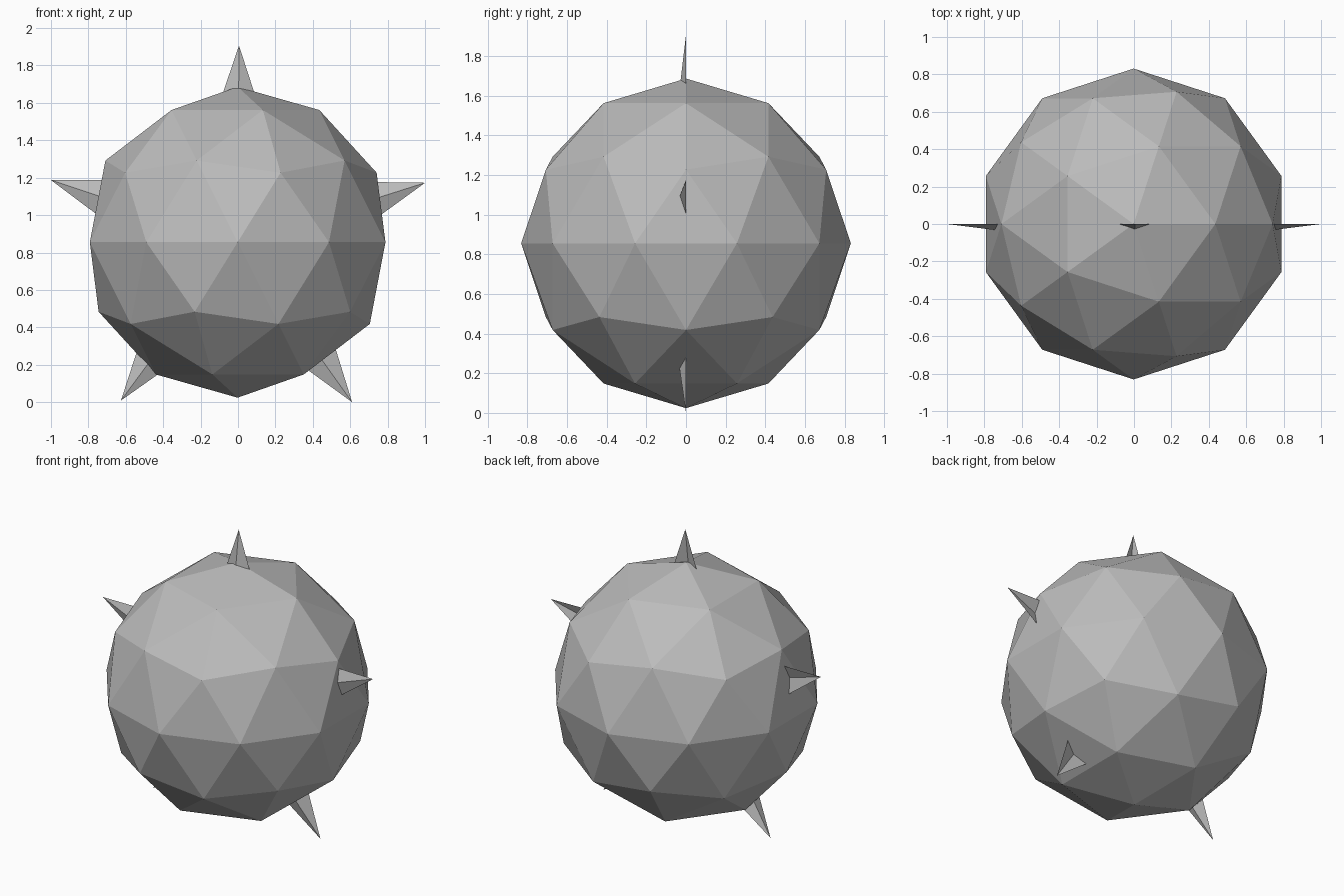
import bpy, bmesh
from math import sin, cos, radians
from mathutils import Vector

cube = bpy.data.objects.get("Cube")
if cube:
    bpy.data.objects.remove(cube, do_unlink=True)

CENTRE = Vector((-0.002, 0, 0.855))
BALL_RADIUS = 0.831
STAR_RADIUS = 1.0515
NOTCH_RADIUS = 0.408
STAR_DEPTH = 0.125
TILT = radians(0.4)

grey = bpy.data.materials.new("plain_grey")
grey.use_nodes = True
colour = (0.5, 0.5, 0.5, 1)
grey.diffuse_color = colour
grey.node_tree.nodes["Principled BSDF"].inputs["Base Color"].default_value = colour


def add_part(name, bm):
    mesh = bpy.data.meshes.new(name)
    bm.to_mesh(mesh)
    bm.free()
    mesh.materials.append(grey)
    part = bpy.data.objects.new(name, mesh)
    part.location = CENTRE
    bpy.context.collection.objects.link(part)
    return part


# Faceted ball
bm = bmesh.new()
bmesh.ops.create_icosphere(bm, subdivisions=2, radius=BALL_RADIUS)
add_part("faceted_ball", bm)

# Five-pointed star shell, raised at the front and open at the back;
# only its points stick out of the ball
bm = bmesh.new()
peak = bm.verts.new((0, -STAR_DEPTH, 0))
rim = []
for i in range(10):
    r = NOTCH_RADIUS if i % 2 else STAR_RADIUS
    a = radians(90 + 36 * i) - TILT
    rim.append(bm.verts.new((r * cos(a), 0, r * sin(a))))
for i, v in enumerate(rim):
    bm.faces.new((peak, v, rim[i - 1]))
bm.normal_update()
if bm.faces[:][0].normal.y > 0:
    bmesh.ops.reverse_faces(bm, faces=bm.faces[:])
add_part("star_spikes", bm)
